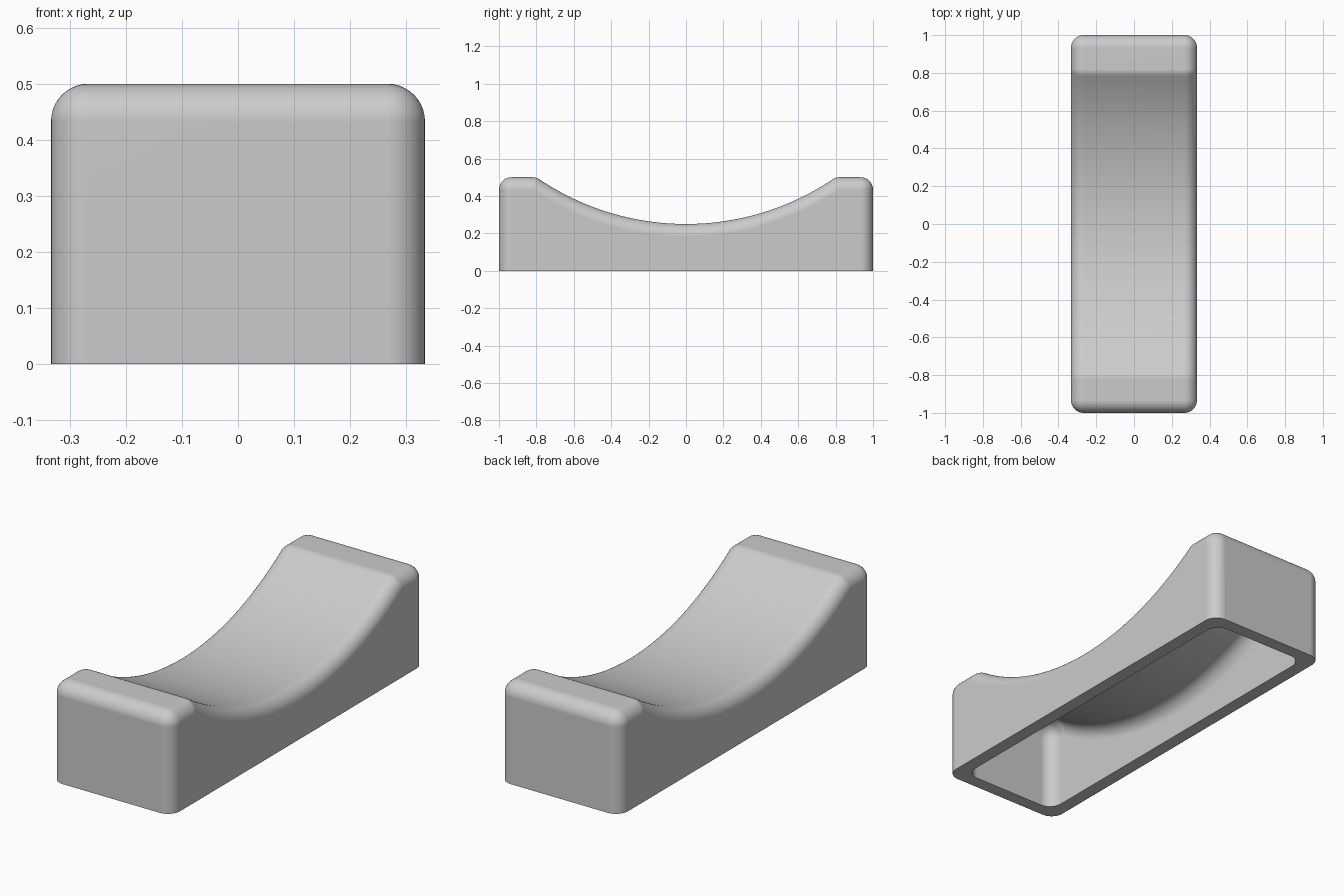
import bpy
import bmesh
from math import asin, cos, sin, pi, sqrt

cube = bpy.data.objects.get("Cube")
if cube:
    bpy.data.objects.remove(cube, do_unlink=True)

HALF_X, HALF_Y, TOP = 1 / 3, 1.0, 0.5
WALL = FILLET = 1 / 15
SADDLE_R = 1.405             # radius of the scooped top
SADDLE_Z = 0.25 + SADDLE_R   # height of its centre
STEPS, ARC_STEPS = 10, 48


def core_profile(inset):
    """Side profile shrunk by inset plus fillet: (point, outward direction) pairs."""
    shrink = inset + FILLET
    end, top, radius = HALF_Y - shrink, TOP - shrink, SADDLE_R + shrink
    lip = sqrt(radius ** 2 - (SADDLE_Z - top) ** 2)
    slope = asin(lip / radius)
    half = [(end, 0, 0)]
    half += [(end, top, pi / 2 * i / STEPS) for i in range(STEPS + 1)]
    half += [(lip, top, pi / 2 + slope * i / STEPS) for i in range(STEPS)]
    saddle = []
    for i in range(ARC_STEPS + 1):
        a = slope * (1 - 2 * i / ARC_STEPS)
        saddle.append((radius * sin(a), SADDLE_Z - radius * cos(a), pi / 2 + a))
    mirrored = [(-y, z, pi - a) for y, z, a in reversed(half)]
    return half + saddle + mirrored


def add_skin(bm, inset):
    """Sweep the profile across x, swelling it at both sides to round every edge."""
    core = core_profile(inset)
    flat = HALF_X - inset - FILLET
    turns = [pi / 2 * i / STEPS for i in range(STEPS + 1)]
    stations = [(-flat - FILLET * cos(t), FILLET * sin(t)) for t in turns]
    stations += [(-x, e) for x, e in reversed(stations)]
    rings = []
    for x, e in stations:
        rings.append([bm.verts.new((x, y + e * cos(a), z + e * sin(a) * (z > 0)))
                      for y, z, a in core])
    # At the flat side the swell is zero, so fans there collapse and are merged later
    for r0, r1 in zip(rings, rings[1:]):
        for j in range(len(core) - 1):
            bm.faces.new((r0[j], r0[j + 1], r1[j + 1], r1[j]))
    bm.faces.new(rings[0])
    bm.faces.new(rings[-1])
    # Bottom opening as one loop
    return [r[0] for r in rings] + [r[-1] for r in reversed(rings)]


bm = bmesh.new()
outer = add_skin(bm, 0)
inner = add_skin(bm, WALL)

# Flat rim joining the outer skin to the cavity
for i in range(len(outer)):
    k = (i + 1) % len(outer)
    bm.faces.new((outer[i], outer[k], inner[k], inner[i]))
bmesh.ops.remove_doubles(bm, verts=bm.verts, dist=1e-5)
bmesh.ops.recalc_face_normals(bm, faces=bm.faces)

mesh = bpy.data.meshes.new("saddle_block")
bm.to_mesh(mesh)
bm.free()
block = bpy.data.objects.new("saddle_block", mesh)
bpy.context.collection.objects.link(block)

# Plain grey
grey = bpy.data.materials.new("light_grey")
grey.use_nodes = True
colour = (0.6, 0.6, 0.6, 1)
grey.diffuse_color = colour
grey.node_tree.nodes["Principled BSDF"].inputs["Base Color"].default_value = colour
mesh.materials.append(grey)

# Smooth fillets with crisp rim edges
bpy.ops.object.select_all(action='DESELECT')
block.select_set(True)
bpy.context.view_layer.objects.active = block
bpy.ops.object.shade_smooth_by_angle(angle=pi / 6)
weighted = block.modifiers.new("weighted_normals", 'WEIGHTED_NORMAL')
weighted.keep_sharp = True
